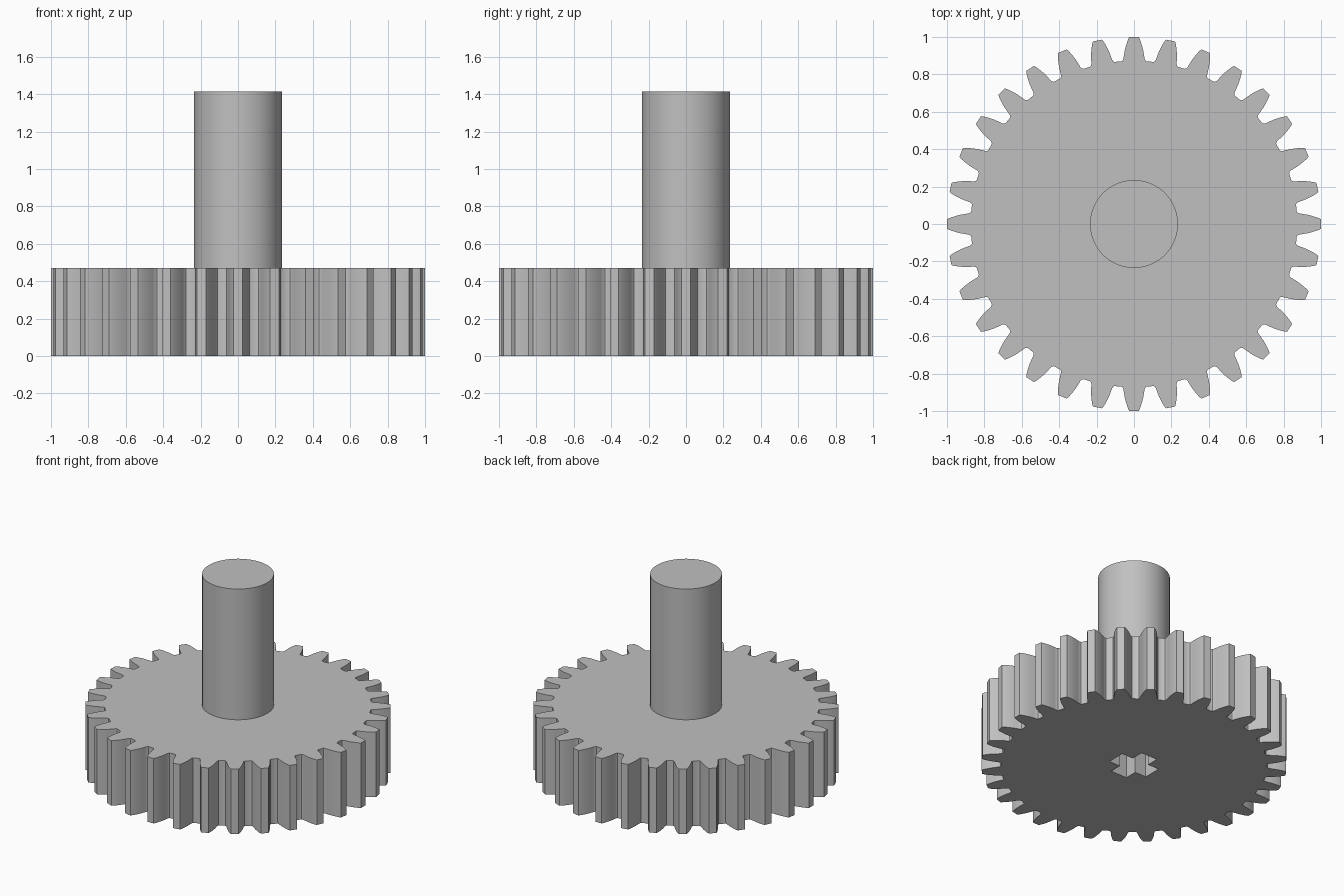
import bpy
import bmesh
import math

cube = bpy.data.objects.get("Cube")
if cube:
    bpy.data.objects.remove(cube, do_unlink=True)

TEETH = 32
GEAR_HEIGHT = 0.47
SHAFT_TOP = 1.415
SHAFT_RADIUS = 0.235

grey = bpy.data.materials.new("light grey")
grey.use_nodes = True
colour = (0.53, 0.53, 0.53, 1)
grey.diffuse_color = colour
grey.node_tree.nodes["Principled BSDF"].inputs["Base Color"].default_value = colour


def prism(name, outline, bottom, top):
    """Extrude a closed 2D outline into an upright solid."""
    bm = bmesh.new()
    face = bm.faces.new([bm.verts.new((x, y, bottom)) for x, y in outline])
    result = bmesh.ops.extrude_face_region(bm, geom=[face], use_keep_orig=True)
    moved = [g for g in result["geom"] if isinstance(g, bmesh.types.BMVert)]
    bmesh.ops.translate(bm, verts=moved, vec=(0, 0, top - bottom))
    bmesh.ops.recalc_face_normals(bm, faces=bm.faces)
    mesh = bpy.data.meshes.new(name)
    bm.to_mesh(mesh)
    bm.free()
    mesh.materials.append(grey)
    obj = bpy.data.objects.new(name, mesh)
    bpy.context.collection.objects.link(obj)
    return obj


def activate(obj):
    bpy.ops.object.select_all(action="DESELECT")
    obj.select_set(True)
    bpy.context.view_layer.objects.active = obj


def turned(points, angle):
    c, s = math.cos(angle), math.sin(angle)
    return [(x * c - y * s, x * s + y * c) for x, y in points]


# Tooth flank from root to tip: distance along the tooth, half width
flank = [(0.87, 0.068), (0.873, 0.062), (0.882, 0.057), (0.9, 0.054),
         (0.925, 0.05), (0.95, 0.044), (0.975, 0.036), (0.99, 0.03), (1, 0.025)]
tooth = [(r, -w) for r, w in flank] + [(r, w) for r, w in reversed(flank)]
gear_outline = []
for i in range(TEETH):
    gear_outline += turned(tooth, math.tau * i / TEETH)
gear = prism("gear_wheel", gear_outline, 0, GEAR_HEIGHT)

# Cross-shaped axle socket cut up from the underside
reach, half = 0.155, 0.065
arm = [(half, -half), (reach, -half), (reach, half)]
cross = []
for i in range(4):
    cross += turned(arm, math.tau * i / 4)
cutter = prism("socket_cutter", cross, -0.1, GEAR_HEIGHT + 0.1)
cutter.hide_render = True
activate(gear)
cut = gear.modifiers.new("socket", "BOOLEAN")
cut.operation = "DIFFERENCE"
cut.solver = "EXACT"
cut.object = cutter
bpy.ops.object.modifier_apply(modifier=cut.name)
bpy.data.objects.remove(cutter, do_unlink=True)

# Round shaft closing the top of the socket
circle = [(SHAFT_RADIUS * math.cos(math.tau * i / 64),
           SHAFT_RADIUS * math.sin(math.tau * i / 64)) for i in range(64)]
shaft = prism("shaft", circle, GEAR_HEIGHT, SHAFT_TOP)

for obj in (gear, shaft):
    activate(obj)
    bpy.ops.object.shade_smooth_by_angle(angle=math.radians(30))
